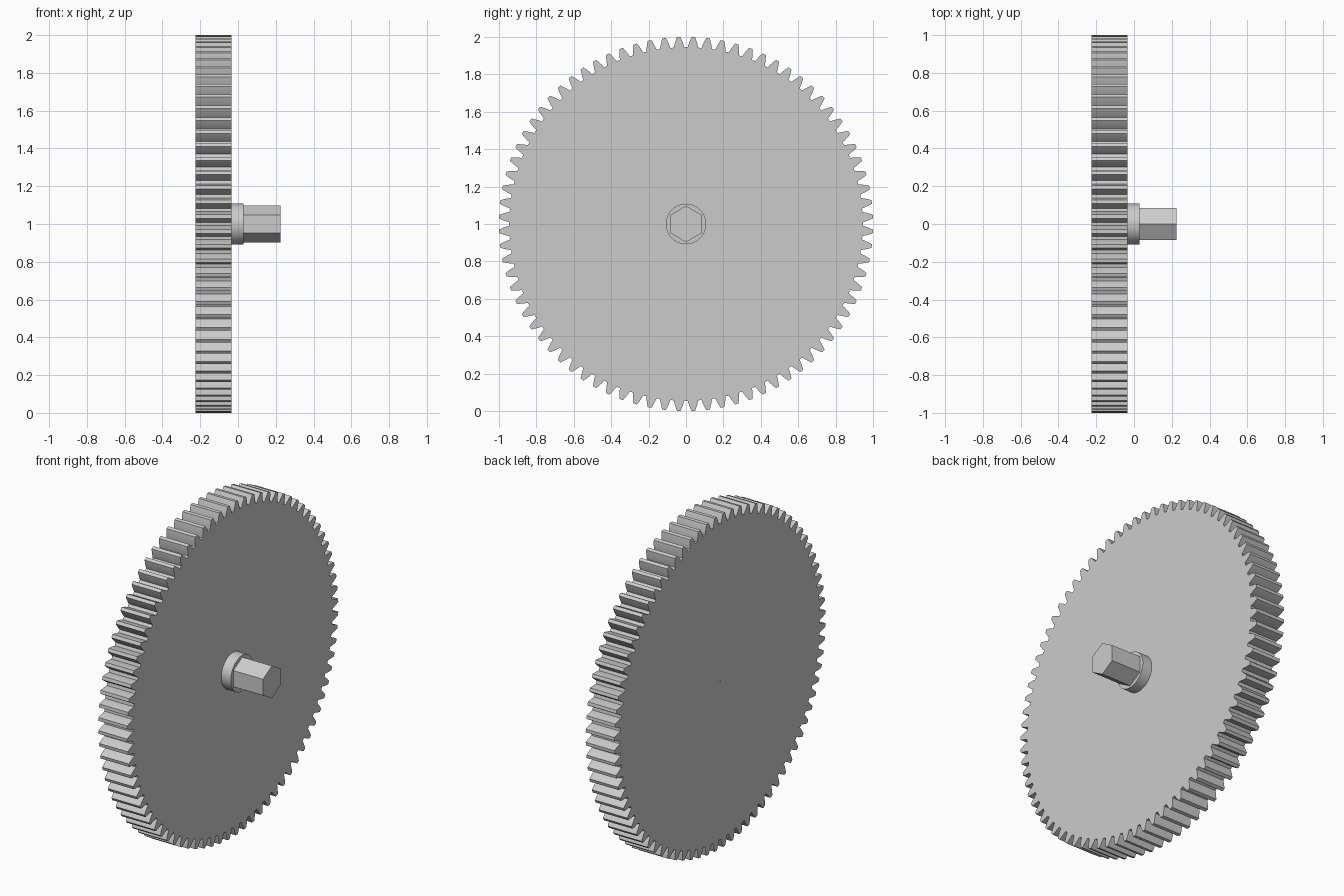
import bpy
import bmesh
from math import pi, cos, sin, tan, acos, radians

cube = bpy.data.objects.get("Cube")
if cube:
    bpy.data.objects.remove(cube, do_unlink=True)

GREY = (0.6, 0.6, 0.6, 1)
grey = bpy.data.materials.new("light_grey")
grey.use_nodes = True
grey.diffuse_color = GREY
grey.node_tree.nodes["Principled BSDF"].inputs["Base Color"].default_value = GREY

TEETH = 80
MODULE = 2 / (TEETH + 2)
PITCH_R = MODULE * TEETH / 2
ROOT_R = PITCH_R - 1.25 * MODULE
TIP_R = 1.0
PRESSURE = radians(20)
BASE_R = PITCH_R * cos(PRESSURE)


def extrude_profile(name, points, x0, x1):
    """Extrude (radius, angle) points along x, about the axis at z = 1."""
    bm = bmesh.new()
    verts = [bm.verts.new((x0, r * cos(a), 1 + r * sin(a))) for r, a in points]
    face = bm.faces.new(verts)
    out = bmesh.ops.extrude_face_region(bm, geom=[face])["geom"]
    moved = [v for v in out if isinstance(v, bmesh.types.BMVert)]
    bmesh.ops.translate(bm, verts=moved, vec=(x1 - x0, 0, 0))
    bmesh.ops.recalc_face_normals(bm, faces=bm.faces)
    mesh = bpy.data.meshes.new(name)
    bm.to_mesh(mesh)
    bm.free()
    mesh.materials.append(grey)
    obj = bpy.data.objects.new(name, mesh)
    bpy.context.collection.objects.link(obj)
    return obj


def polygon(sides, radius, start=0):
    return [(radius, start + 2 * pi * i / sides) for i in range(sides)]


def half_angle(r):
    """Half the angular width of an involute tooth at radius r."""
    a = acos(BASE_R / r)
    return pi / (2 * TEETH) + tan(PRESSURE) - PRESSURE - (tan(a) - a)


# Toothed wheel, with a gap centred on each axis
STEPS = 4
radii = [ROOT_R + (TIP_R - ROOT_R) * i / STEPS for i in range(STEPS + 1)]
outline = []
for t in range(TEETH):
    mid = 2 * pi * (t + 0.5) / TEETH
    outline += [(r, mid - half_angle(r)) for r in radii]
    outline += [(r, mid + half_angle(r)) for r in reversed(radii)]
gear = extrude_profile("gear_wheel", outline, -0.225, -0.035)

# Small blind centre hole in the plain side
cutter = extrude_profile("centre_hole_cutter", polygon(16, 0.008), -0.25, -0.06)
cutter.hide_render = True
cutter.hide_viewport = True
cutter.display_type = 'WIRE'
hole = gear.modifiers.new("centre_hole", 'BOOLEAN')
hole.operation = 'DIFFERENCE'
hole.solver = 'EXACT'
hole.object = cutter

# Round collar and hexagonal shaft
collar = extrude_profile("collar", polygon(64, 0.108), -0.035, 0.028)
shaft = extrude_profile("hex_shaft", polygon(6, 0.097, pi / 2), 0.028, 0.225)

# Smooth the collar rim only
bpy.ops.object.select_all(action='DESELECT')
collar.select_set(True)
bpy.context.view_layer.objects.active = collar
bpy.ops.object.shade_smooth_by_angle(angle=radians(30))
